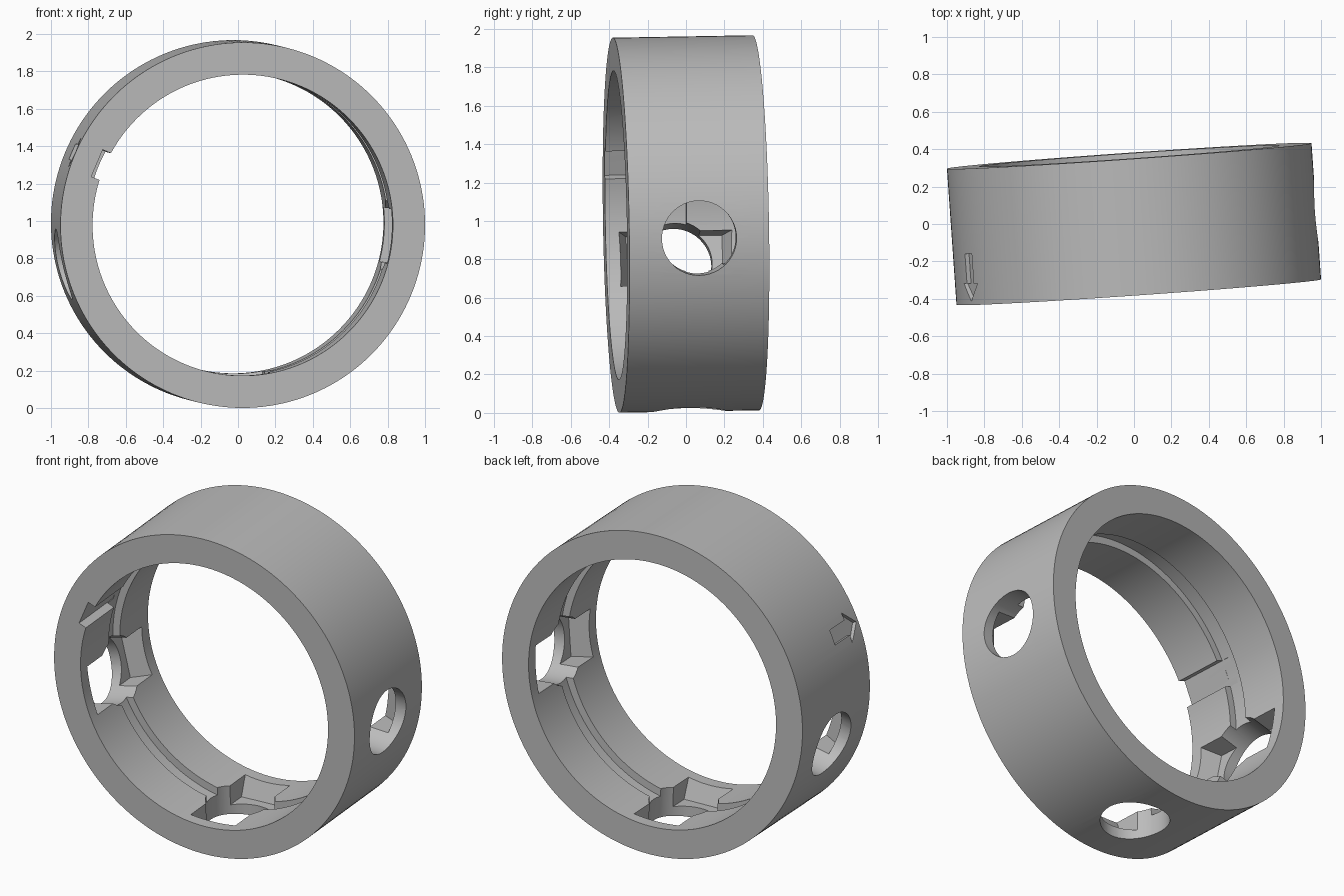
import bpy, bmesh
from math import cos, sin, pi, radians
from mathutils import Matrix

if "Cube" in bpy.data.objects:
    bpy.data.objects.remove(bpy.data.objects["Cube"])

OUTER, BORE, GROOVE = 0.977, 0.805, 0.85
HALF, GROOVE_HALF = 0.365, 0.06
SEGMENTS = 160

grey = bpy.data.materials.new("plain_grey")
grey.use_nodes = True
grey.diffuse_color = (0.5, 0.5, 0.5, 1)
grey.node_tree.nodes["Principled BSDF"].inputs["Base Color"].default_value = (0.5, 0.5, 0.5, 1)


def finish(bm, name):
    bmesh.ops.recalc_face_normals(bm, faces=bm.faces)
    mesh = bpy.data.meshes.new(name)
    bm.to_mesh(mesh)
    bm.free()
    obj = bpy.data.objects.new(name, mesh)
    bpy.context.collection.objects.link(obj)
    mesh.materials.append(grey)
    return obj


def lathe(name, profile):
    """Closed (radius, y) profile turned around the y axis."""
    bm = bmesh.new()
    rings = []
    for i in range(SEGMENTS):
        a = 2 * pi * i / SEGMENTS
        rings.append([bm.verts.new((r * cos(a), y, r * sin(a))) for r, y in profile])
    n = len(profile)
    for i, ring in enumerate(rings):
        nxt = rings[(i + 1) % SEGMENTS]
        for j in range(n):
            k = (j + 1) % n
            bm.faces.new((ring[j], ring[k], nxt[k], nxt[j]))
    return finish(bm, name)


def radial_cutter(name, low, high, r0, r1, angle):
    """Prism between two outlines (tangent, axis), pointing outward at an angle."""
    bm = bmesh.new()
    a = [bm.verts.new((x, y, r0)) for x, y in low]
    b = [bm.verts.new((x, y, r1)) for x, y in high]
    bm.faces.new(a)
    bm.faces.new(b)
    for i in range(len(a)):
        j = (i + 1) % len(a)
        bm.faces.new((a[i], a[j], b[j], b[i]))
    bm.transform(Matrix.Rotation(radians(90 - angle), 4, 'Y'))
    obj = finish(bm, name)
    obj.hide_render = True
    return obj


def rect(w, y0, y1):
    return [(-w, y0), (w, y0), (w, y1), (-w, y1)]


# Ring with an inner groove
ring = lathe("collar_ring", [
    (OUTER, -HALF), (OUTER, HALF), (BORE, HALF), (BORE, GROOVE_HALF),
    (GROOVE, GROOVE_HALF), (GROOVE, -GROOVE_HALF), (BORE, -GROOVE_HALF), (BORE, -HALF)])

# Three round side holes, each with a tapered pocket inside
cutters = []
circle = [(0.195 * cos(2 * pi * i / 48), 0.195 * sin(2 * pi * i / 48)) for i in range(48)]
for angle in (-4.4, 193, 270.5):
    cutters.append(radial_cutter("pocket_cutter", rect(0.145, -0.33, 0.33),
                                 rect(0.145, -0.25, 0.25), 0.7, 0.91, angle))
    cutters.append(radial_cutter("hole_cutter", circle, circle, 0.6, 1.1, angle))

# Entry slot through the front lip into the groove
slot = rect(0.078, -0.5, 0)
cutters.append(radial_cutter("slot_cutter", slot, slot, 0.7, GROOVE - 0.001, 157))

# Engraved arrow on the outside, pointing to the slot
half_arrow = [(0.045, -0.09), (0.045, -0.25), (0.09, -0.25)]
arrow = half_arrow + [(0, -0.345)] + [(-x, y) for x, y in reversed(half_arrow)]
cutters.append(radial_cutter("arrow_cutter", arrow, arrow, 0.952, 1.1, 156.5))

# Cut everything and keep the plain result
for cutter in cutters:
    mod = ring.modifiers.new("cut", 'BOOLEAN')
    mod.operation, mod.solver, mod.object = 'DIFFERENCE', 'EXACT', cutter
bpy.context.view_layer.update()
result = bpy.data.meshes.new_from_object(
    ring.evaluated_get(bpy.context.evaluated_depsgraph_get()))
ring.modifiers.clear()
ring.data = result
for cutter in cutters:
    bpy.data.objects.remove(cutter)
result.materials.clear()
result.materials.append(grey)
for poly in result.polygons:
    poly.material_index = 0

# Slight turn and pitch of the whole ring
ring.matrix_world = (Matrix.Translation((0, 0, 0.984)) @ Matrix.Rotation(radians(4), 4, 'Z')
                     @ Matrix.Rotation(radians(1), 4, 'X'))

bpy.ops.object.select_all(action='DESELECT')
ring.select_set(True)
bpy.context.view_layer.objects.active = ring
bpy.ops.object.shade_smooth_by_angle(angle=radians(25))
